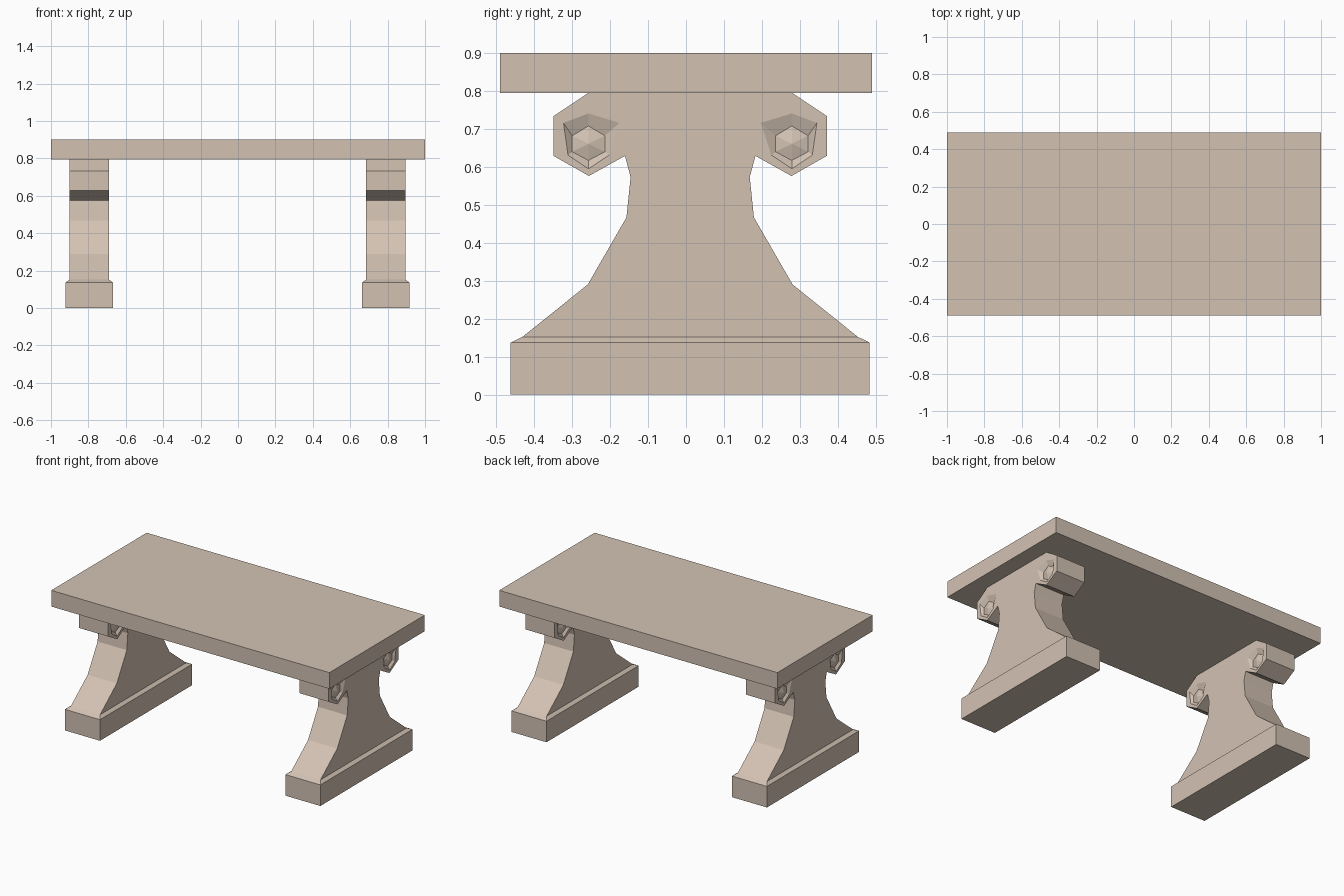
import bpy, bmesh
from mathutils import Vector

if "Cube" in bpy.data.objects:
    bpy.data.objects.remove(bpy.data.objects["Cube"])

stone = bpy.data.materials.new("stone")
stone.diffuse_color = (0.65, 0.54, 0.45, 1)
stone.use_nodes = True
stone.node_tree.nodes["Principled BSDF"].inputs["Base Color"].default_value = stone.diffuse_color

CY = 0.011  # legs sit slightly behind the table centre


def finish(bm, name):
    bmesh.ops.recalc_face_normals(bm, faces=bm.faces[:])
    mesh = bpy.data.meshes.new(name)
    bm.to_mesh(mesh)
    bm.free()
    mesh.materials.append(stone)
    ob = bpy.data.objects.new(name, mesh)
    bpy.context.collection.objects.link(ob)
    return ob


def bridge(bm, a, b):
    n = len(a)
    for i in range(n):
        j = (i + 1) % n
        bm.faces.new((a[i], a[j], b[j], b[i]))


def stacked_block(name, rings):
    """Block through rectangles given as (x0, x1, y0, y1, z)."""
    bm = bmesh.new()
    loops = [[bm.verts.new(p) for p in ((x0, y0, z), (x1, y0, z), (x1, y1, z), (x0, y1, z))]
             for x0, x1, y0, y1, z in rings]
    for a, b in zip(loops, loops[1:]):
        bridge(bm, a, b)
    bm.faces.new(loops[0])
    bm.faces.new(loops[-1])
    return finish(bm, name)


# Half of the leg outline (y from its centre, z), bottom to top
half = [(0.442, 0.152), (0.27, 0.29), (0.168, 0.467), (0.157, 0.573), (0.172, 0.629),
        (0.267, 0.576), (0.36, 0.629), (0.36, 0.734), (0.267, 0.796)]
outline = half + [(-y, z) for y, z in reversed(half)]

# Carved scroll eye: outer hexagon and groove hexagon around a pointed boss
EYE = (0.268, 0.661)
outer = [(0, 0.08), (0.066, 0.055), (0.054, -0.03), (0, -0.066), (-0.054, -0.03), (-0.082, 0.055)]
groove = [(0, 0.047), (0.043, 0.021), (0.043, -0.021), (0, -0.044), (-0.043, -0.021), (-0.043, 0.021)]


def leg_side(bm, x, inward):
    """One carved flat side of the leg; returns its outline vertices."""
    def ring(points, depth, cy=0, cz=0, s=1):
        return [bm.verts.new((x + inward * depth, CY + s * (cy + y), cz + z)) for y, z in points]

    def edges(loop):
        return [bm.edges.new((loop[i - 1], loop[i])) for i in range(len(loop))]

    rim = ring(outline, 0)
    border = edges(rim)
    eyes = []
    for s in (-1, 1):
        o = ring(outer, 0, *EYE, s)
        border += edges(o)
        eyes.append((s, o))
    bmesh.ops.triangle_fill(bm, use_beauty=True, edges=border, normal=Vector((-inward, 0, 0)))
    for s, o in eyes:
        g = ring(groove, 0.013, *EYE, s)
        bridge(bm, o, g)
        tip = ring([(0, 0)], 0.001, *EYE, s)[0]
        for i in range(6):
            bm.faces.new((g[i - 1], g[i], tip))
    return rim


def leg(name, x0, x1):
    bm = bmesh.new()
    bridge(bm, leg_side(bm, x0, 1), leg_side(bm, x1, -1))
    return finish(bm, name)


# Table top
stacked_block("table_top", [(-1, 1, -0.49, 0.49, 0.795), (-1, 1, -0.49, 0.49, 0.9)])

# Legs with chamfered bases
for side, cx in (("left", -0.795), ("right", 0.79)):
    leg(side + "_leg", cx - 0.105, cx + 0.105)
    w, d = 0.126, 0.473
    low = (cx - w, cx + w, CY - d, CY + d)
    top = (cx - 0.105, cx + 0.105, CY - 0.442, CY + 0.442)
    stacked_block(side + "_base", [low + (0,), low + (0.137,), top + (0.152,)])
